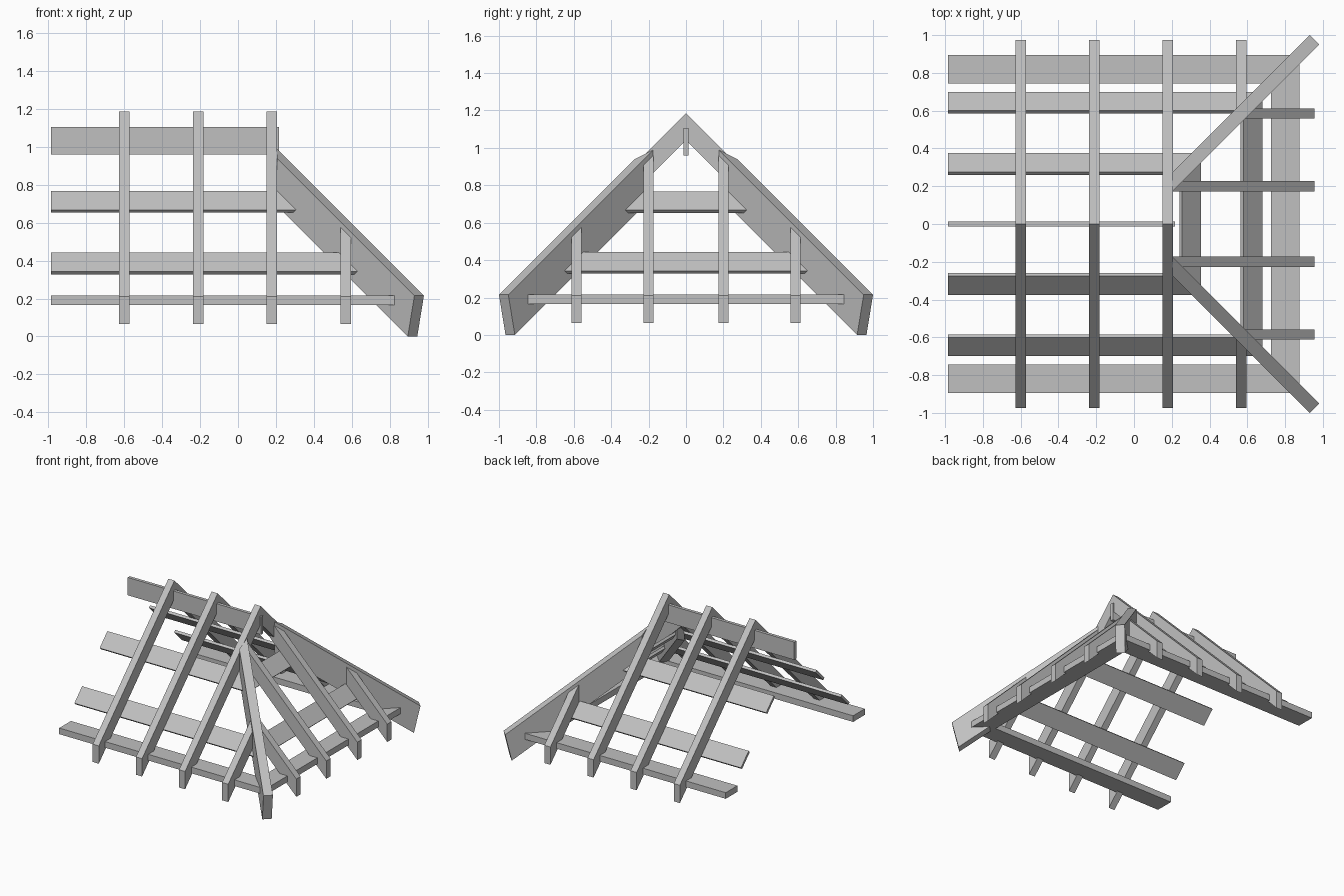
import bpy, bmesh
from mathutils import Vector

cube = bpy.data.objects.get("Cube")
if cube:
    bpy.data.objects.remove(cube, do_unlink=True)

timber = bpy.data.materials.new("timber_grey")
timber.use_nodes = True
grey = (0.53, 0.53, 0.53, 1)
timber.diffuse_color = grey
timber.node_tree.nodes["Principled BSDF"].inputs["Base Color"].default_value = grey

LEFT_END = -0.985      # open end of the roof
SHIFT = 0.02           # hip line in plan: |y| = x + SHIFT
APEX = 1.185           # top of the common rafters
DEPTH = 0.145          # plumb depth of rafters
EAVE = 0.975           # rafter overhang from the ridge line
HALF = 0.0275          # half width of rafters

# how a profile point (u, z) at extrusion distance t sits in space
ALONG_X = lambda u, z, t: (t, u, z)
ALONG_Y = lambda u, z, t: (u, t, z)
ALONG_HIP = lambda u, z, t: (u + t, u + SHIFT - t, z)


def timber_piece(name, profile, place, lo, hi, cuts=(), side=1):
    """Extrude a profile, trim it by planes (point, outward normal), flip to a side."""
    bm = bmesh.new()
    a, b = [[bm.verts.new(place(u, z, t)) for u, z in profile] for t in (lo, hi)]
    bm.faces.new(a)
    bm.faces.new(b)
    n = len(profile)
    for i in range(n):
        j = (i + 1) % n
        bm.faces.new((a[i], a[j], b[j], b[i]))
    bmesh.ops.recalc_face_normals(bm, faces=bm.faces)
    for co, no in cuts:
        cut = bmesh.ops.bisect_plane(bm, geom=bm.verts[:] + bm.edges[:] + bm.faces[:],
                                     plane_co=Vector(co), plane_no=Vector(no), clear_outer=True)
        rim = [e for e in cut["geom_cut"] if isinstance(e, bmesh.types.BMEdge)]
        bmesh.ops.holes_fill(bm, edges=rim)
    for v in bm.verts:
        v.co.y *= side
    bmesh.ops.recalc_face_normals(bm, faces=bm.faces)
    mesh = bpy.data.meshes.new(name)
    bm.to_mesh(mesh)
    bm.free()
    mesh.materials.append(timber)
    bpy.context.collection.objects.link(bpy.data.objects.new(name, mesh))


def box(u0, u1, z0, z1):
    return [(u0, z0), (u1, z0), (u1, z1), (u0, z1)]


def sloped_board(u, z, width=0.1, thick=0.015):
    """Board lying on the underside of the rafters, from its upper corner."""
    return [(u, z), (u + width, z - width),
            (u + width - thick, z - width - thick), (u - thick, z - thick)]


def shifted(profile):
    return [(u - SHIFT, z) for u, z in profile]


def rafter_profile(top):
    """Half rafter with plumb ends, starting at a distance from the ridge line."""
    return [(top, APEX - top), (EAVE, APEX - EAVE),
            (EAVE, APEX - EAVE - DEPTH), (top, APEX - top - DEPTH)]


# mitre planes through the hip lines
KEEP_SIDE = ((0, SHIFT, 0), (1, -1, 0))
KEEP_END = ((0, SHIFT, 0), (-1, 1, 0))
KEEP_END_FRONT = ((0, -SHIFT, 0), (-1, -1, 0))

# ridge board
timber_piece("ridge_board", box(-0.013, 0.013, 0.96, 1.105), ALONG_X, LEFT_END, 0.217)

# common rafter pairs
chevron = [(0, APEX), (EAVE, APEX - EAVE), (EAVE, APEX - EAVE - DEPTH), (0, APEX - DEPTH),
           (-EAVE, APEX - EAVE - DEPTH), (-EAVE, APEX - EAVE)]
for i, x in enumerate((-0.6, -0.21, 0.178)):
    timber_piece(f"common_rafter_{i + 1}", chevron, ALONG_X, x - HALF, x + HALF)

# plates and purlins, mitred at the hips
boards = {
    "wall_plate": box(0.745, 0.895, 0.165, 0.215),
    "lower_purlin": sloped_board(0.6, 0.443),
    "upper_purlin": sloped_board(0.275, 0.768),
}
for name, profile in boards.items():
    for label, side in (("back", 1), ("front", -1)):
        timber_piece(f"{label}_{name}", profile, ALONG_X, LEFT_END, 1, [KEEP_SIDE], side)
    timber_piece(f"hip_end_{name}", shifted(profile), ALONG_Y, -1, 1,
                 [KEEP_END, KEEP_END_FRONT])

# hip rafters and the jack rafters that meet them
hip = [(0.1, 1.07), (0.955, 0.215), (0.92, 0), (0.1, 0.82)]
for label, side in (("back", 1), ("front", -1)):
    timber_piece(f"{label}_hip_rafter", hip, ALONG_HIP, -0.025, 0.025,
                 [((0.205, 0, 0), (-1, 0, 0))], side)
    timber_piece(f"{label}_side_jack_rafter", rafter_profile(0.3), ALONG_X,
                 0.567 - HALF, 0.567 + HALF, [KEEP_SIDE], side)
    for part, y in (("inner", 0.2), ("outer", 0.585)):
        timber_piece(f"{label}_{part}_end_jack_rafter", shifted(rafter_profile(0.1)),
                     ALONG_Y, y - HALF, y + HALF, [KEEP_END], side)
